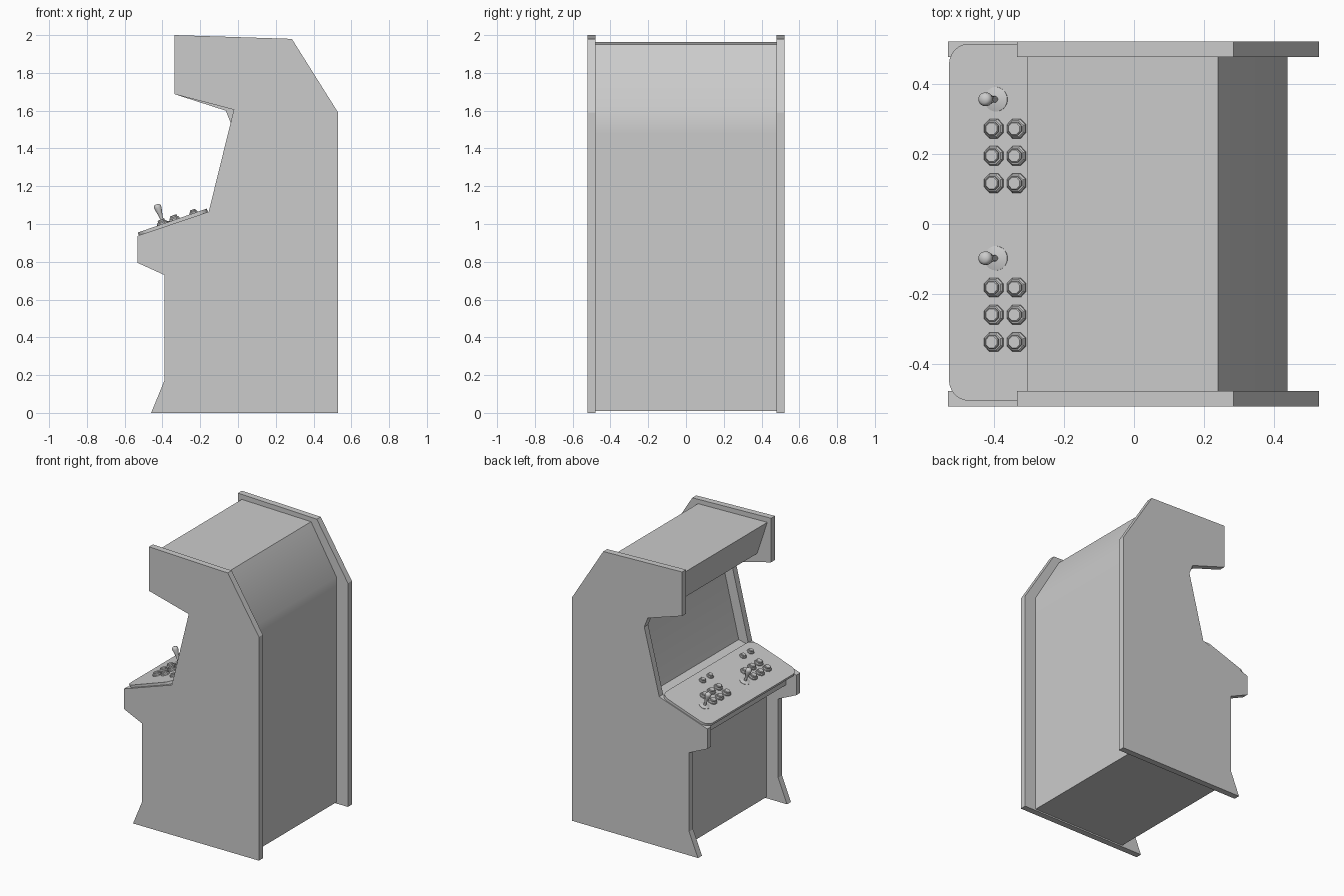
import bpy, bmesh, math
from mathutils import Matrix, Vector

if "Cube" in bpy.data.objects:
    bpy.data.objects.remove(bpy.data.objects["Cube"])

TILT = math.atan2(0.13, 0.375)


def finish(name, bm, smooth=None):
    bmesh.ops.recalc_face_normals(bm, faces=bm.faces)
    me = bpy.data.meshes.new(name)
    bm.to_mesh(me)
    bm.free()
    ob = bpy.data.objects.new(name, me)
    bpy.context.collection.objects.link(ob)
    if smooth:
        bpy.ops.object.select_all(action='DESELECT')
        ob.select_set(True)
        bpy.context.view_layer.objects.active = ob
        bpy.ops.object.shade_smooth_by_angle(angle=math.radians(smooth))
    return ob


def side_prism(name, profile, y0, y1, smooth=None):
    """Extrude an (x, z) profile from y0 to y1."""
    bm = bmesh.new()
    face = bm.faces.new([bm.verts.new((x, y0, z)) for x, z in profile])
    ext = bmesh.ops.extrude_face_region(bm, geom=[face])
    verts = [g for g in ext['geom'] if isinstance(g, bmesh.types.BMVert)]
    bmesh.ops.translate(bm, verts=verts, vec=(0, y1 - y0, 0))
    return finish(name, bm, smooth)


def deck_frame(x, y):
    """Matrix standing on the sloping control deck at plan position x, y."""
    z = 0.955 + (x + 0.53) * math.tan(TILT)
    return Matrix.Translation((x, y, z)) @ Matrix.Rotation(-TILT, 4, 'Y')


def lathe(name, rings, x, y, segs, smooth=None):
    """Stack (radius, height) rings on the deck and cap both ends."""
    bm = bmesh.new()
    loops = []
    for r, h in rings:
        loops.append([bm.verts.new((r * math.cos(2 * math.pi * (i + .5) / segs),
                                    r * math.sin(2 * math.pi * (i + .5) / segs), h))
                      for i in range(segs)])
    for a, b in zip(loops, loops[1:]):
        for i in range(segs):
            j = (i + 1) % segs
            bm.faces.new((a[i], a[j], b[j], b[i]))
    bm.faces.new(loops[0])
    bm.faces.new(loops[-1])
    bm.transform(deck_frame(x, y))
    return finish(name, bm, smooth)


# Side panels: same silhouette, the far one has a clipped inner corner
lower = [(-0.46, 0), (0.53, 0), (0.53, 1.59), (0.285, 1.98), (-0.335, 2.0), (-0.335, 1.687)]
front = [(-0.155, 1.065), (-0.533, 0.937), (-0.533, 0.795), (-0.39, 0.73), (-0.39, 0.17)]
side_prism("side_panel_near", lower + [(-0.022, 1.605)] + front, -0.522, -0.478)
side_prism("side_panel_far", lower + [(-0.065, 1.60), (-0.037, 1.53)] + front, 0.478, 0.522)

# Inset body: base, back, roof, marquee, screen and control box in one profile
body = [(-0.30, 0.01), (0.44, 0.01), (0.44, 1.48), (0.44, 1.61), (0.24, 1.95),
        (-0.305, 1.963), (-0.225, 1.72), (0.045, 1.64), (0.03, 1.52), (-0.08, 1.07),
        (-0.16, 1.05), (-0.45, 0.95), (-0.45, 0.845), (-0.30, 0.78)]
side_prism("cabinet_body", body, -0.48, 0.48, smooth=35)

# Control deck with rounded corners
bm = bmesh.new()
length, y0, y1, rad = 0.386, -0.506, 0.516, 0.06
outline = []
for cx, cy, start in ((length - rad, y1 - rad, 0), (rad, y1 - rad, 90),
                      (rad, y0 + rad, 180), (length - rad, y0 + rad, 270)):
    for i in range(7):
        a = math.radians(start + 15 * i)
        outline.append((cx + rad * math.cos(a), cy + rad * math.sin(a), 0))
deck = bm.faces.new([bm.verts.new(p) for p in outline])
ext = bmesh.ops.extrude_face_region(bm, geom=[deck])
bmesh.ops.translate(bm, vec=(0, 0, -0.02),
                    verts=[g for g in ext['geom'] if isinstance(g, bmesh.types.BMVert)])
bm.transform(deck_frame(-0.53, 0))
finish("control_deck", bm, smooth=35)

# Two players: joystick, six action buttons, two start buttons each
button = [(0.030, -0.005), (0.030, 0.008), (0.025, 0.014), (0.021, 0.014), (0.021, 0.022), (0.018, 0.025)]
small = [(r * 0.8, h * 0.8) for r, h in button]
stick = [(0.009, 0), (0.009, 0.035), (0.013, 0.055), (0.020, 0.088), (0.019, 0.100), (0.011, 0.108)]
for p, yc in enumerate((0.357, -0.098), 1):
    lathe(f"joystick_base_{p}", [(0.035, -0.004), (0.035, 0.003), (0.012, 0.010)], -0.395, yc, 24, 35)
    lathe(f"joystick_{p}", stick, -0.395, yc, 16, 50)
    for row in range(3):
        for col, x in enumerate((-0.40, -0.335)):
            lathe(f"button_{p}_{row}_{col}", button, x, yc - 0.084 - 0.078 * row, 8)
    for k in range(2):
        lathe(f"start_button_{p}_{k}", small, -0.235, yc - 0.207 - 0.085 * k, 8)
